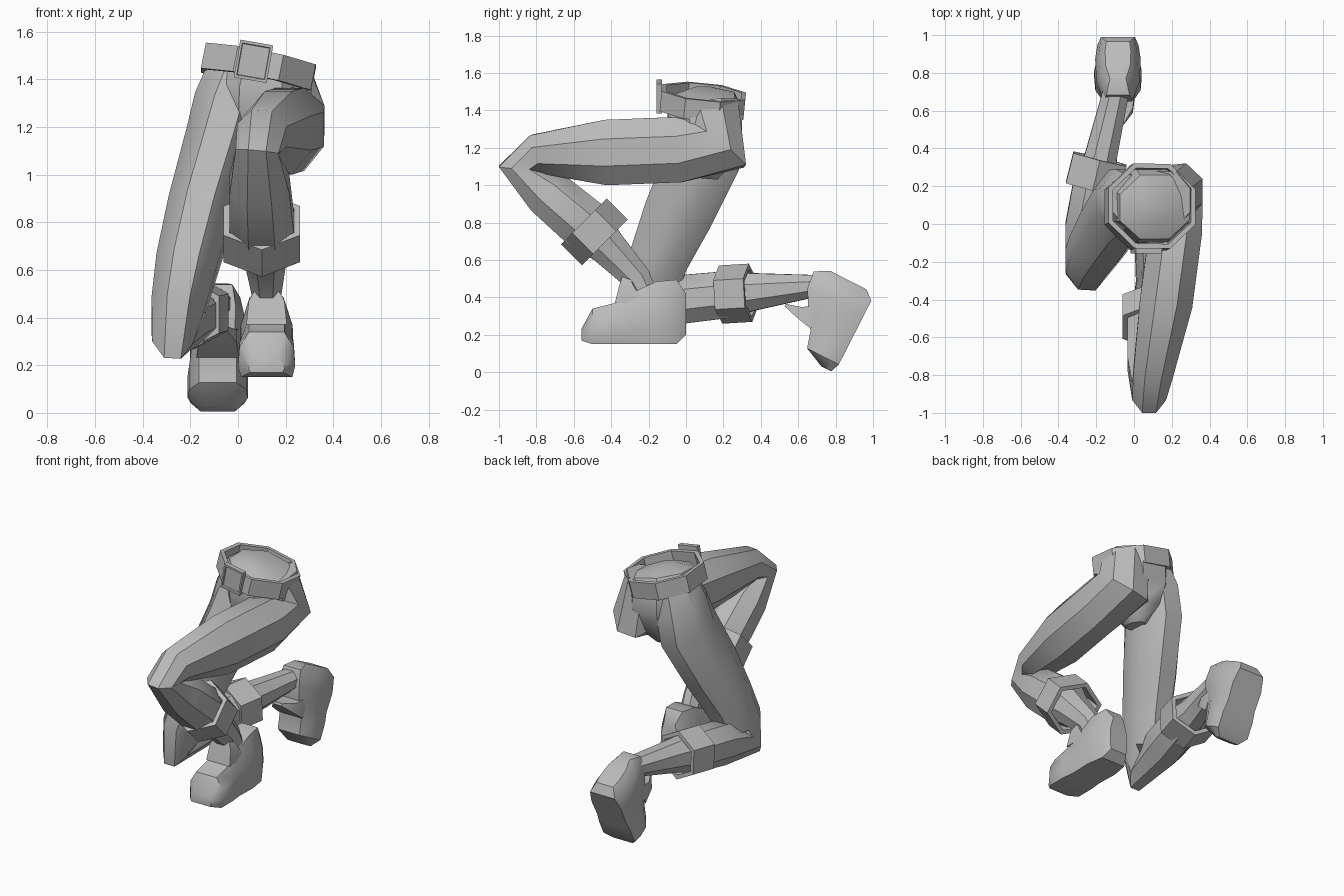
import bpy, bmesh
from math import cos, sin, pi, radians
from mathutils import Vector, Matrix

if "Cube" in bpy.data.objects:
    bpy.data.objects.remove(bpy.data.objects["Cube"])

grey = bpy.data.materials.new("plain_grey")
grey.use_nodes = True
COLOUR = (0.5, 0.5, 0.5, 1)
grey.diffuse_color = COLOUR
grey.node_tree.nodes["Principled BSDF"].inputs["Base Color"].default_value = COLOUR


def skin(name, rings, loop=False, matrix=Matrix()):
    """Join rings of points into one surface, capped unless it loops."""
    bm = bmesh.new()
    rows = [[bm.verts.new(matrix @ Vector(p)) for p in ring] for ring in rings]
    n = len(rows[0])
    pairs = list(zip(rows, rows[1:])) + ([(rows[-1], rows[0])] if loop else [])
    for a, b in pairs:
        for i in range(n):
            j = (i + 1) % n
            bm.faces.new((a[i], a[j], b[j], b[i]))
    if not loop:
        bm.faces.new(rows[0])
        bm.faces.new(rows[-1])
    bmesh.ops.recalc_face_normals(bm, faces=bm.faces)
    mesh = bpy.data.meshes.new(name)
    bm.to_mesh(mesh)
    bm.free()
    obj = bpy.data.objects.new(name, mesh)
    bpy.context.collection.objects.link(obj)
    mesh.materials.append(grey)
    bpy.context.view_layer.objects.active = obj
    bpy.ops.object.select_all(action='DESELECT')
    obj.select_set(True)
    bpy.ops.object.shade_smooth_by_angle(angle=radians(38))
    return obj


def ring(centre, axis, wide, deep, sides=8):
    axis = Vector(axis).normalized()
    side = (Vector((1, 0, 0)) - axis * axis.x).normalized()
    up = axis.cross(side)
    grow = 1 / cos(pi / sides)
    return [Vector(centre) + grow * (side * wide * cos(a) + up * deep * sin(a))
            for a in (2 * pi * (i + 0.5) / sides for i in range(sides))]


def limb(name, stations):
    """Eight-sided tube through (x, y, z, half width, half depth) stations."""
    pts = [Vector(s[:3]) for s in stations]
    steps = [(b - a).normalized() for a, b in zip(pts, pts[1:])]
    axes = [a + b for a, b in zip(steps[:1] + steps, steps + steps[-1:])]
    return skin(name, [ring(p, t, s[3], s[4]) for p, t, s in zip(pts, axes, stations)])


def band(name, centre, axis, wide, deep, height, wall, sides):
    """Hollow band around a limb."""
    half = Vector(axis).normalized() * height / 2
    c = Vector(centre)
    return skin(name, [ring(c + half * e, axis, wide - w, deep - w, sides)
                       for e, w in ((-1, 0), (1, 0), (1, wall), (-1, wall))], loop=True)


def boot(name, matrix):
    """Boot with its heel at the origin and its toe towards -y."""
    rings = []
    for y, low, top, w in ((0, .05, .27, .065), (-.05, 0, .345, .095), (-.16, 0, .335, .115),
                           (-.3, 0, .27, .11), (-.38, 0, .22, .12),
                           (-.5, 0, .19, .12), (-.56, .02, .08, .075)):
        h = top - low
        half = [(.9 * w, low), (w, low + .25 * h), (.95 * w, low + .65 * h), (.62 * w, top)]
        rings.append([(x, y, z) for x, z in half] + [(-x, y, z) for x, z in reversed(half)])
    skin(name, rings, matrix=matrix)
    # pointed tongue of the collar
    skin(name + "_tongue", [ring((0, -.30, .22), (0, 0, 1), .085, .08, 4),
                            ring((0, -.32, .32), (0, 0, 1), .075, .035, 4),
                            ring((0, -.32, .40), (0, 0, 1), .03, .008, 4)], matrix=matrix)


# hips and seat
limb("pelvis", [(.07, .10, 1.04, .05, .07), (.08, .11, 1.14, .14, .15),
                (.09, .11, 1.26, .21, .19), (.095, .10, 1.38, .215, .20),
                (.11, .09, 1.47, .19, .17), (.12, .09, 1.50, .09, .08)])

# raised leg, thigh forward and shin folded back
limb("left_leg", [(.17, .13, 1.43, .13, .15), (.215, .16, 1.22, .15, .195),
                  (.22, -.04, 1.19, .14, .175), (.17, -.42, 1.175, .14, .175),
                  (.10, -.79, 1.165, .105, .11), (.08, -.885, 1.095, .09, .115),
                  (.09, -.74, .96, .125, .13), (.10, -.54, .79, .135, .14),
                  (.115, -.42, .67, .09, .10), (.12, -.26, .50, .06, .075),
                  (.12, -.2, .38, .06, .06)])

# trailing leg, knee low and shin level behind it
limb("right_leg", [(.01, .12, 1.45, .13, .14), (-.04, .11, 1.30, .145, .18),
                   (-.075, .09, 1.14, .145, .20), (-.155, -.04, .85, .14, .185),
                   (-.215, -.14, .62, .13, .16), (-.25, -.20, .45, .115, .155),
                   (-.275, -.22, .34, .085, .15), (-.25, -.02, .39, .115, .13),
                   (-.2, .22, .415, .12, .125), (-.175, .36, .43, .085, .10),
                   (-.10, .68, .46, .07, .06), (-.09, .76, .46, .06, .06)])

# shin cuffs
band("left_cuff", (.10, -.49, .75), (0, .7, -.7), .16, .15, .16, .025, 6)
band("right_cuff", (-.2, .265, .42), (.25, 1, .06), .145, .135, .165, .025, 6)

# boots
boot("left_boot", Matrix.Translation((.12, 0, .15)))
boot("right_boot", Matrix.Translation((-.085, 1.01, .42)) @ Matrix.Rotation(radians(63), 4, 'X')
     @ Matrix.Diagonal((1.05, .85, 1, 1)))

# belt and buckle
band("belt", (.085, .09, 1.445), (.2, .1, 1), .235, .225, .11, .025, 8)
tilt = Matrix.Translation((.065, -.142, 1.475)) @ Matrix.Rotation(radians(10), 4, 'Y')
skin("buckle", [[(x * s, y, z * s) for x, z in ((-.07, -.08), (.07, -.08), (.07, .08), (-.07, .08))]
                for y, s in ((.015, 1), (-.015, 1), (-.015, .85), (-.005, .82))], matrix=tilt)
